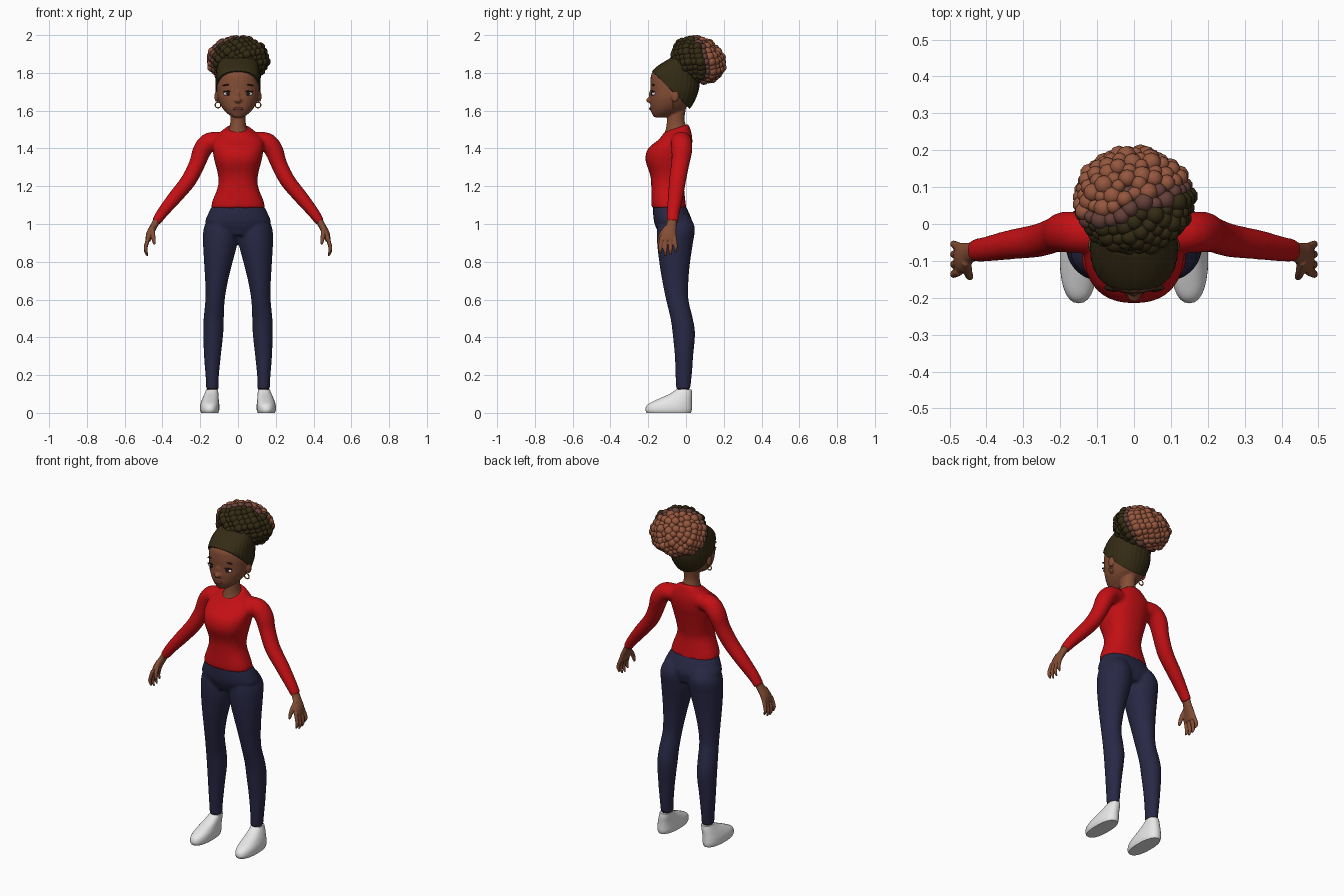
import bpy, bmesh, math
from mathutils import Vector, Matrix

cube = bpy.data.objects.get("Cube")
if cube:
    bpy.data.objects.remove(cube, do_unlink=True)


def material(name, r, g, b, rough=0.7):
    m = bpy.data.materials.new(name)
    m.use_nodes = True
    m.diffuse_color = (r, g, b, 1)
    bsdf = m.node_tree.nodes["Principled BSDF"]
    bsdf.inputs["Base Color"].default_value = (r, g, b, 1)
    bsdf.inputs["Roughness"].default_value = rough
    return m


SKIN = material("brown skin", 0.23, 0.075, 0.036)
RED = material("red knit", 0.55, 0.005, 0.007)
NAVY = material("navy denim", 0.021, 0.021, 0.06)
WHITE = material("white", 0.8, 0.8, 0.8)
HAIR = material("dark hair", 0.034, 0.024, 0.007)
AUBURN = material("auburn hair", 0.13, 0.05, 0.04)
COPPER = material("copper hair", 0.3, 0.095, 0.048)
LIPS = material("lips", 0.13, 0.035, 0.025)
DARK = material("eye brown", 0.02, 0.01, 0.006)
GOLD = material("gold", 0.5, 0.22, 0.06, 0.4)


def slab(z, front, back, half, x=0.0, tilt=0.0):
    """Horizontal section given by its front and back limits and half width."""
    return (x, (front + back) / 2, z, half, (back - front) / 2, tilt)


def spline(secs, steps=4):
    """Smooth interpolation through all sections."""
    secs = [tuple(s) + (0.0,) * (6 - len(s)) for s in secs]
    out = []
    for i in range(len(secs) - 1):
        p0, p1, p2, p3 = (secs[max(0, min(len(secs) - 1, i + k))] for k in (-1, 0, 1, 2))
        for j in range(steps):
            t = j / steps
            out.append([b + 0.5 * t * (c - a + t * (2 * a - 5 * b + 4 * c - d + t * (3 * (b - c) + d - a)))
                        for a, b, c, d in zip(p0, p1, p2, p3)])
    return out + [list(secs[-1])]


def loft(bm, secs, follow=False, sides=28, power=2.0, ripple=0.0):
    """Closed tube through sections, flat or square to its path."""
    secs = spline(secs)
    rings = []
    for i, (x, y, z, a, b, tilt) in enumerate(secs):
        t = Vector((0, 0, 1))
        if follow:
            nxt, prev = secs[min(i + 1, len(secs) - 1)], secs[max(i - 1, 0)]
            t = (Vector(nxt[:3]) - Vector(prev[:3])).normalized()
        v = (Vector((0, 1, 0)) - t * t.y).normalized()
        u = v.cross(t)
        ring = []
        for k in range(sides):
            ang = math.tau * k / sides
            c, s = math.cos(ang), math.sin(ang)
            r = 1 + ripple * math.cos(ang * sides / 4)
            du = math.copysign(abs(c) ** (2 / power), c) * a * r
            dv = math.copysign(abs(s) ** (2 / power), s) * b * r
            ring.append(bm.verts.new(Vector((x, y, z + tilt * dv)) + u * du + v * dv))
        rings.append(ring)
    for lo, hi in zip(rings, rings[1:]):
        for k in range(sides):
            n = (k + 1) % sides
            bm.faces.new((lo[k], lo[n], hi[n], hi[k]))
    bm.faces.new(rings[0][::-1])
    bm.faces.new(rings[-1])


def blob(bm, loc, size, rot=0.0):
    mat = Matrix.Translation(loc) @ Matrix.Rotation(rot, 4, 'Y') @ Matrix.Diagonal((*size, 1))
    bmesh.ops.create_uvsphere(bm, u_segments=20, v_segments=12, radius=1, matrix=mat)


def finish(name, bm, mats, mirror=False, voxel=0.0, smooth=4):
    """Mirror, shade and optionally fuse the overlapping pieces of one part."""
    if mirror:
        copy = bmesh.ops.duplicate(bm, geom=bm.verts[:] + bm.edges[:] + bm.faces[:])
        for v in copy["geom"]:
            if isinstance(v, bmesh.types.BMVert):
                v.co.x *= -1
    bmesh.ops.recalc_face_normals(bm, faces=bm.faces[:])
    me = bpy.data.meshes.new(name)
    bm.to_mesh(me)
    bm.free()
    for m in mats:
        me.materials.append(m)
    ob = bpy.data.objects.new(name, me)
    bpy.context.collection.objects.link(ob)
    if voxel:
        rm = ob.modifiers.new("fuse", 'REMESH')
        rm.mode, rm.voxel_size, rm.use_smooth_shade = 'VOXEL', voxel, True
        sm = ob.modifiers.new("relax", 'SMOOTH')
        sm.factor, sm.iterations = 0.5, smooth
    else:
        bpy.ops.object.select_all(action='DESELECT')
        ob.select_set(True)
        bpy.context.view_layer.objects.active = ob
        bpy.ops.object.shade_smooth_by_angle(angle=math.radians(50))
    return ob


# Sweater: sleeves mirrored, torso fused between them
bm = bmesh.new()
loft(bm, [slab(1.085, -.182, .002, .143), slab(1.12, -.184, -.003, .136), slab(1.2, -.184, -.01, .106),
          slab(1.26, -.19, 0, .106), slab(1.34, -.215, .018, .126), slab(1.4, -.2, .031, .135),
          slab(1.45, -.152, .033, .13, tilt=.1), slab(1.49, -.127, .02, .085, tilt=.3),
          slab(1.507, -.117, .01, .06, tilt=.35)], power=2.3)
loft(bm, [(.08, -.03, 1.44, .045, .05), (.15, -.024, 1.435, .05, .055), (.19, -.022, 1.39, .049, .055),
          (.216, -.03, 1.32, .043, .048), (.262, -.045, 1.23, .041, .045), (.335, -.056, 1.14, .037, .04),
          (.4, -.068, 1.06, .03, .034), (.434, -.072, 1.01, .024, .031)], follow=True)
finish("sweater", bm, [RED], mirror=True, voxel=.008, smooth=5)

# Trousers
bm = bmesh.new()
loft(bm, [slab(.94, -.14, .02, .11), slab(1.0, -.166, .035, .172), slab(1.05, -.174, .02, .16),
          slab(1.1, -.174, -.004, .135)], power=2.2)
legs = [(.125, -.052, .022, .103, .168), (.2, -.056, .031, .101, .172), (.3, -.059, .038, .091, .18),
        (.42, -.071, .048, .078, .184), (.5, -.082, .036, .075, .182), (.6, -.106, .013, .07, .173),
        (.7, -.126, .013, .053, .174), (.8, -.142, .022, .028, .18), (.9, -.153, .037, .003, .185),
        (.98, -.152, .047, .002, .181), (1.04, -.14, .02, .02, .15)]
loft(bm, [slab(z, f, b, (o - i) / 2, (o + i) / 2) for z, f, b, i, o in legs])
finish("trousers", bm, [NAVY], mirror=True, voxel=.008, smooth=4)

# Ankles and shoes
bm = bmesh.new()
loft(bm, [slab(z, -.042, .016, .027, .136) for z in (.08, .12, .16)])
finish("ankles", bm, [SKIN], mirror=True)
bm = bmesh.new()
loft(bm, [slab(0, -.208, .026, .046, .15), slab(.018, -.215, .031, .051, .15), slab(.045, -.202, .031, .05, .149),
          slab(.072, -.15, .031, .044, .146), slab(.1, -.088, .032, .037, .141),
          slab(.124, -.05, .03, .031, .137)], power=2.3)
finish("shoes", bm, [WHITE], mirror=True)

# Hands: palm, four fingers and thumb
bm = bmesh.new()
loft(bm, [(.424, -.072, 1.03, .019, .026), (.445, -.078, .99, .019, .028), (.466, -.09, .95, .019, .04),
          (.477, -.095, .912, .014, .043)], follow=True)
for i, length in enumerate((.078, .09, .086, .068)):
    y = -.13 + .023 * i
    splay = (i - 1.5) * .004
    loft(bm, [(.474, y, .93, .011, .011), (.488, y + splay, .92 - length / 2, .01, .0105),
              (.488, y + splay, .925 - length * .8, .009, .0095), (.48, y + splay, .92 - length, .005, .005)],
         follow=True, sides=12)
loft(bm, [(.455, -.1, .985, .014, .014), (.45, -.13, .945, .012, .013), (.445, -.142, .91, .01, .011),
          (.443, -.145, .89, .005, .006)], follow=True, sides=12)
finish("hands", bm, [SKIN], mirror=True, voxel=.004, smooth=3)

# Head with neck, ears and nose
bm = bmesh.new()
loft(bm, [slab(1.565, -.17, -.1, .03), slab(1.59, -.182, -.045, .062), slab(1.62, -.188, .005, .087),
          slab(1.66, -.19, .04, .106), slab(1.7, -.188, .055, .113), slab(1.75, -.189, .06, .113),
          slab(1.8, -.18, .055, .1), slab(1.84, -.13, .03, .06)], power=2.2)
loft(bm, [slab(1.44, -.14, .0, .07, tilt=.3), slab(1.485, -.122, .005, .062, tilt=.35),
          slab(1.51, -.108, 0, .046, tilt=.2), slab(1.56, -.1, -.008, .04), slab(1.64, -.1, .005, .045)])
blob(bm, (0, -.193, 1.655), (.018, .019, .014))
blob(bm, (0, -.184, 1.685), (.01, .013, .028))
blob(bm, (0, -.167, 1.613), (.042, .024, .028))
for side in (-1, 1):
    blob(bm, (side * .113, -.058, 1.675), (.012, .02, .03))
finish("head", bm, [SKIN], voxel=.005, smooth=4)

# Facial details
bm = bmesh.new()
blob(bm, (0, -.187, 1.611), (.028, .008, .009))
finish("lips", bm, [LIPS])
for name, z, y, size, mat, rot in (("eyes", 1.69, -.17, (.025, .012, .012), WHITE, 0),
                                   ("irises", 1.69, -.179, (.01, .006, .011), DARK, 0),
                                   ("lashes", 1.702, -.172, (.028, .012, .004), DARK, .1),
                                   ("eyebrows", 1.737, -.173, (.03, .008, .004), DARK, .12)):
    bm = bmesh.new()
    blob(bm, (.053, y, z), size, rot)
    finish(name, bm, [mat], mirror=True)

# Hoop earrings
bm = bmesh.new()
hoop = [(.106 + .015 * math.cos(a), -.068, 1.63 + .015 * math.sin(a)) for a in
        [math.tau * k / 24 for k in range(24)]]
for p in hoop:
    blob(bm, p, (.0035, .0035, .0035))
finish("earrings", bm, [GOLD], mirror=True)

# Swept-back hair, cut along the sloping hairline
bm = bmesh.new()
loft(bm, [slab(1.6, -.1, .012, .06), slab(1.64, -.19, .04, .1), slab(1.7, -.194, .065, .117),
          slab(1.76, -.195, .074, .119), slab(1.8, -.187, .076, .116), slab(1.84, -.145, .072, .108),
          slab(1.88, -.08, .06, .09)], sides=120, power=2.2, ripple=.008)
cut = bmesh.ops.bisect_plane(bm, geom=bm.verts[:] + bm.edges[:] + bm.faces[:], plane_co=(0, 0, 1.63),
                             plane_no=(0, 1, 1), clear_inner=True)
bmesh.ops.holes_fill(bm, edges=[e for e in bm.edges if e.is_boundary])
finish("swept_hair", bm, [HAIR])

# Curly bun: small curls spread over a tilted ellipsoid, coloured from front to back
bm = bmesh.new()
place = Matrix.Translation((0, .065, 1.87)) @ Matrix.Rotation(-.45, 4, 'X')
core = place @ Matrix.Diagonal((.148, .134, .104, 1))
bmesh.ops.create_icosphere(bm, subdivisions=4, radius=1, matrix=core)
count = 210
for i in range(count):
    h = 1 - (2 * i + 1) / count
    a = i * math.pi * (3 - math.sqrt(5))
    w = math.sqrt(1 - h * h)
    r = .023 + .004 * math.sin(i * 2.7)
    p = core @ (Vector((w * math.cos(a), w * math.sin(a), h)) * (.97 + .03 * math.sin(i * 1.9)))
    made = bmesh.ops.create_icosphere(bm, subdivisions=2, radius=r, matrix=Matrix.Translation(p))
    depth = p.y - .35 * p.x + .15 * (p.z - 1.9)
    shade = 0 if depth < .04 else 1 if depth < .075 else 2
    for f in {f for v in made["verts"] for f in v.link_faces}:
        f.material_index = shade
for f in bm.faces[:]:
    if f.calc_area() > 0 and f.index < 0 or f.material_index == 0:
        c = f.calc_center_median()
        if c.y - .35 * c.x > .09:
            f.material_index = 1
finish("curly_bun", bm, [HAIR, AUBURN, COPPER])
